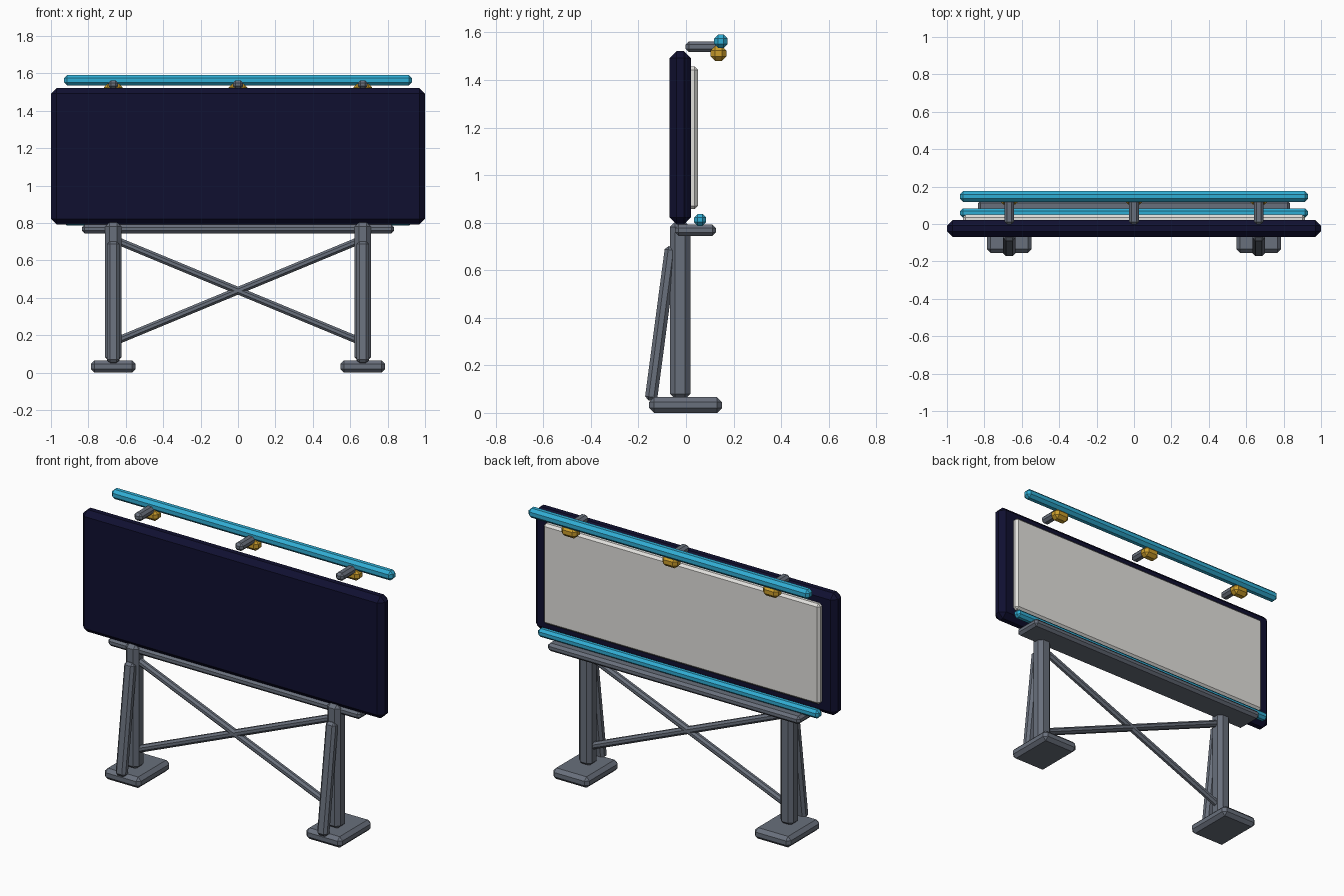
import bpy
import math
from mathutils import Vector

cube = bpy.data.objects.get("Cube")
if cube:
    bpy.data.objects.remove(cube, do_unlink=True)


def material(name, colour):
    m = bpy.data.materials.new(name)
    m.use_nodes = True
    m.diffuse_color = (*colour, 1)
    m.node_tree.nodes["Principled BSDF"].inputs["Base Color"].default_value = (*colour, 1)
    return m


NAVY = material("navy panel", (0.005, 0.005, 0.03))
STEEL = material("grey steel", (0.14, 0.16, 0.2))
CYAN = material("cyan tube", (0.03, 0.42, 0.66))
GOLD = material("gold lamp", (0.6, 0.34, 0.025))
WHITE = material("pale poster", (0.76, 0.75, 0.72))


def block(name, centre, size, chamfer, mat):
    """Box with chamfered edges."""
    bpy.ops.mesh.primitive_cube_add(size=1, location=centre)
    ob = bpy.context.object
    ob.name = name
    for v in ob.data.vertices:
        v.co = Vector(a * b for a, b in zip(v.co, size))
    ob.data.materials.append(mat)
    bevel = ob.modifiers.new("chamfer", "BEVEL")
    bevel.width = chamfer
    bevel.segments = 1
    bevel.limit_method = "NONE"
    return ob


def beam(name, start, end, width, depth, chamfer, mat):
    """Chamfered bar between two points in an upright plane."""
    start, end = Vector(start), Vector(end)
    d = end - start
    ob = block(name, (start + end) / 2, (width, depth, d.length), chamfer, mat)
    ob.rotation_euler = Vector((0, 0, 1)).rotation_difference(d).to_euler()
    return ob


# Board and poster
block("board_panel", (0, -0.024, 1.157), (2, 0.09, 0.73), 0.03, NAVY)
block("poster", (0, 0.025, 1.157), (1.83, 0.05, 0.6), 0.014, WHITE)

# Light tubes and walkway
block("upper_tube", (0, 0.147, 1.563), (1.86, 0.057, 0.057), 0.017, CYAN)
block("lower_tube", (0, 0.059, 0.812), (1.86, 0.05, 0.05), 0.015, CYAN)
block("walkway", (0, 0.04, 0.768), (1.67, 0.172, 0.048), 0.015, STEEL)

# Lamp arms with lamps
for side, x in (("right", -0.667), ("middle", 0), ("left", 0.667)):
    block(side + "_lamp_arm", (x, 0.068, 1.54), (0.053, 0.14, 0.046), 0.014, STEEL)
    block(side + "_lamp", (x, 0.137, 1.512), (0.1, 0.066, 0.062), 0.019, GOLD)

# Legs, feet, struts and crossed braces
for side, s in (("right", -1), ("left", 1)):
    x = 0.667 * s
    block(side + "_post", (x, -0.025, 0.431), (0.086, 0.086, 0.745), 0.022, STEEL)
    block(side + "_foot", (x, -0.002, 0.033), (0.24, 0.306, 0.066), 0.02, STEEL)
    beam(side + "_strut", (x, -0.148, 0.052), (x, -0.062, 0.7), 0.065, 0.052, 0.015, STEEL)
    beam(side + "_cross_brace", (-x, -0.025, 0.162), (x, -0.025, 0.714), 0.04, 0.04, 0.012, STEEL)
